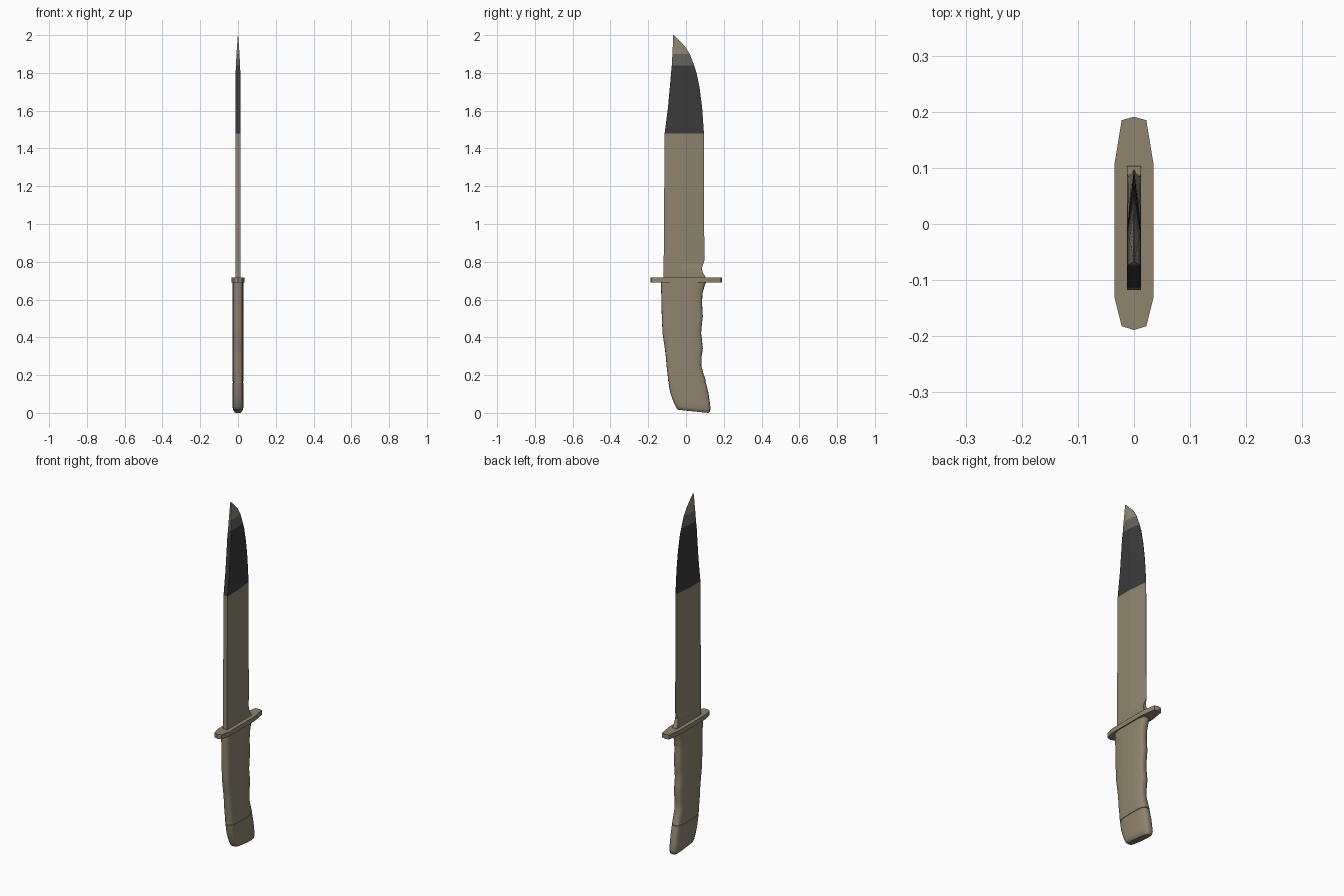
import bpy, bmesh, math

if "Cube" in bpy.data.objects:
    bpy.data.objects.remove(bpy.data.objects["Cube"])

def material(name, rgb):
    m = bpy.data.materials.new(name)
    m.diffuse_color = (*rgb, 1)
    m.use_nodes = True
    m.node_tree.nodes["Principled BSDF"].inputs["Base Color"].default_value = m.diffuse_color
    return m

tan = material("tan", (0.275, 0.232, 0.155))
black = material("blade black", (0.043, 0.043, 0.043))
grey = material("worn grey", (0.13, 0.122, 0.12))

def loft(name, rings, mats, smooth=None):
    """Skin a list of equal-length closed rings and cap both ends."""
    bm = bmesh.new()
    vr = [[bm.verts.new(p) for p in r] for r in rings]
    n = len(vr[0])
    for a, b in zip(vr, vr[1:]):
        for i in range(n):
            j = (i + 1) % n
            bm.faces.new((a[i], a[j], b[j], b[i]))
    bm.faces.new(vr[0][::-1])
    bm.faces.new(vr[-1])
    bmesh.ops.recalc_face_normals(bm, faces=bm.faces)
    me = bpy.data.meshes.new(name)
    bm.to_mesh(me)
    bm.free()
    ob = bpy.data.objects.new(name, me)
    bpy.context.collection.objects.link(ob)
    for m in mats:
        me.materials.append(m)
    if smooth:
        bpy.ops.object.select_all(action='DESELECT')
        ob.select_set(True)
        bpy.context.view_layer.objects.active = ob
        bpy.ops.object.shade_smooth_by_angle(angle=math.radians(smooth))
    return ob

# Blade: (z, spine y, edge y, half thickness, edge half thickness)
T, E = 0.0125, 0.0006
blade_stations = [
    (0.705, -0.118, 0.105, T, T), (0.722, -0.118, 0.102, T, T),
    (0.742, -0.118, 0.089, T, T), (0.765, -0.118, 0.084, T, 0.010),
    (0.785, -0.118, 0.090, T, 0.004), (0.805, -0.118, 0.097, T, E),
    (1.48, -0.113, 0.095, T, E), (1.62, -0.095, 0.085, T, E),
    (1.72, -0.086, 0.072, T, E), (1.80, -0.079, 0.056, T, E),
    (1.84, -0.075, 0.043, 0.011, E), (1.90, -0.072, 0.020, 0.008, E),
    (1.94, -0.070, -0.005, 0.0055, E), (2.0, -0.068, -0.064, 0.0008, E)]

def blade_ring(z, s, e, t, k):
    mid = s + (e - s) * 0.47
    half = [(t, s), (t, mid), (k, e)]
    return [(x, y, z) for x, y in half] + [(-x, y, z) for x, y in half[::-1]]

blade = loft("blade", [blade_ring(*s) for s in blade_stations], [tan, black, grey])
for f in blade.data.polygons:
    h = f.center.z
    f.material_index = 1 if 1.48 < h < 1.84 else 2 if 1.84 < h < 1.90 else 0

# Crossguard: long octagonal plate with pointed ends
right = [(0, 0.191), (0.022, 0.185), (0.035, 0.105),
         (0.035, -0.13), (0.022, -0.182), (0, -0.189)]
outline = right + [(-x, y) for x, y in right[-2:0:-1]]
loft("guard", [[(x, y, z) for x, y in outline] for z in (0.69, 0.716)], [tan])

# Grip cross-section: rounded, flat-sided oval; z may tilt from back to front
def grip_ring(zb, zf, yb, yf, t, n=28):
    pts = []
    for i in range(n):
        a = 2 * math.pi * i / n
        c, s = math.cos(a), math.sin(a)
        u = math.copysign(abs(s) ** 0.62, s)
        x = t * math.copysign(abs(c) ** 0.5, c)
        f = (u + 1) / 2
        pts.append((x, yb + (yf - yb) * f, zb + (zf - zb) * f))
    return pts

H = 0.029
# Handle with finger swells: (z, back y, front y)
handle = [(0.695, -0.132, 0.107), (0.665, -0.132, 0.096), (0.63, -0.131, 0.087),
          (0.58, -0.130, 0.085), (0.51, -0.128, 0.089), (0.46, -0.126, 0.083),
          (0.42, -0.124, 0.080), (0.38, -0.118, 0.085), (0.34, -0.112, 0.089),
          (0.30, -0.107, 0.083), (0.25, -0.103, 0.081), (0.21, -0.098, 0.092),
          (0.165, -0.094, 0.106)]
loft("handle", [grip_ring(z, z, b, f, H) for z, b, f in handle], [tan], 40)

# Shallow groove between handle and pommel
loft("groove", [grip_ring(z, z, -0.090, 0.102, H - 0.003) for z in (0.17, 0.15)], [tan], 40)

# Pommel flaring forward to the butt
pommel = [(0.159, 0.159, -0.093, 0.106, H), (0.105, 0.105, -0.083, 0.119, H),
          (0.065, 0.055, -0.069, 0.126, H), (0.036, 0.026, -0.056, 0.130, H),
          (0.022, 0.008, -0.048, 0.127, 0.025), (0.016, 0.0, -0.040, 0.119, 0.018)]
loft("pommel", [grip_ring(*p) for p in pommel], [tan], 40)
